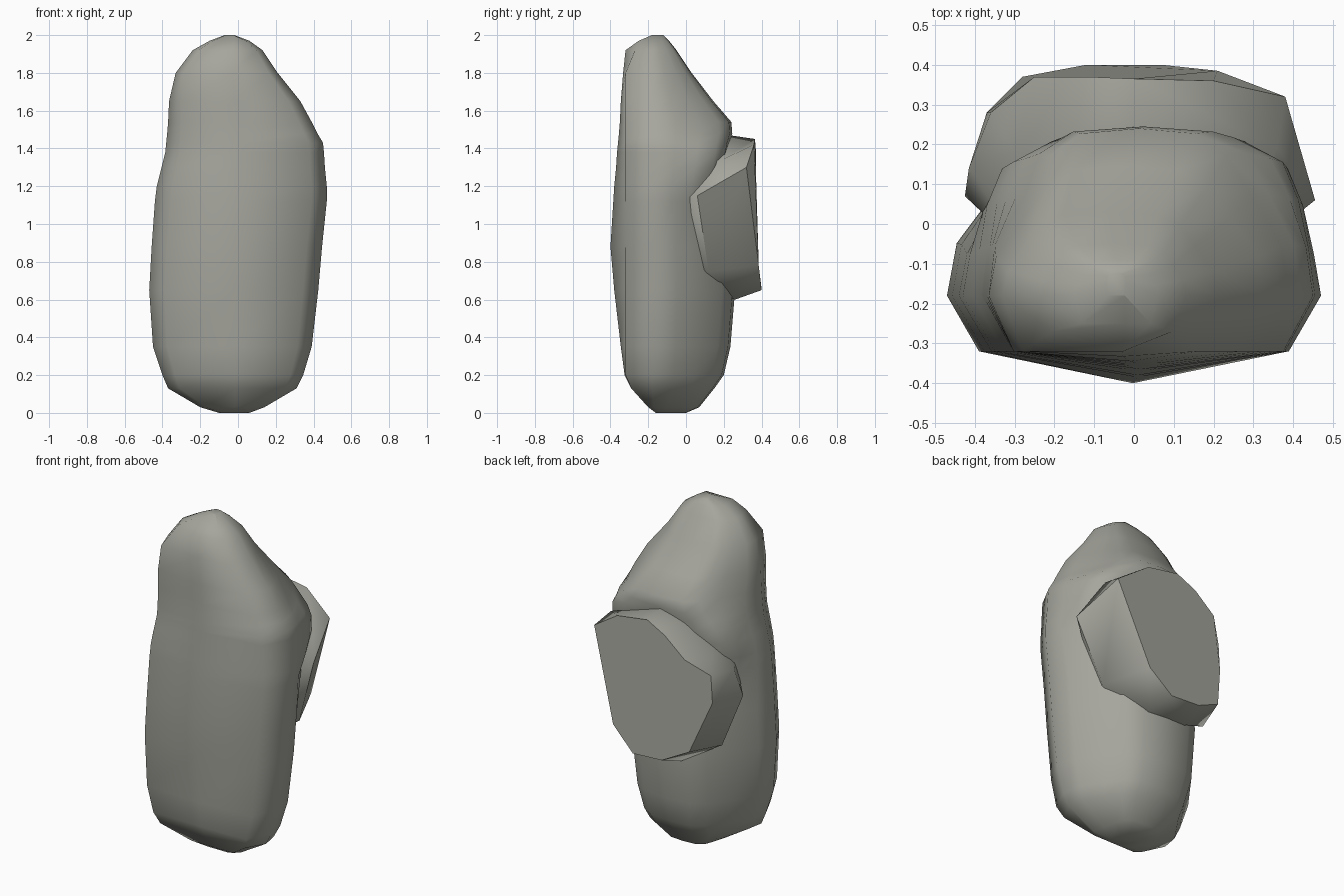
import bpy, bmesh, math

stone = bpy.data.materials.new("stone")
stone.diffuse_color = (0.38, 0.38, 0.34, 1)


def loft(name, rings, angle):
    """Skin a closed solid through rings of equal point count."""
    bm = bmesh.new()
    vr = [[bm.verts.new(p) for p in r] for r in rings]
    n = len(vr[0])
    for a, b in zip(vr, vr[1:]):
        for i in range(n):
            j = (i + 1) % n
            bm.faces.new((a[i], a[j], b[j], b[i]))
    bm.faces.new(vr[0][::-1])
    bm.faces.new(vr[-1])
    bmesh.ops.recalc_face_normals(bm, faces=bm.faces)
    me = bpy.data.meshes.new(name)
    bm.to_mesh(me)
    bm.free()
    me.materials.append(stone)
    ob = bpy.data.objects.new(name, me)
    bpy.context.collection.objects.link(ob)
    bpy.ops.object.select_all(action='DESELECT')
    ob.select_set(True)
    bpy.context.view_layer.objects.active = ob
    bpy.ops.object.shade_smooth_by_angle(angle=math.radians(angle))
    return ob


def section(z, xl, xr, yf, yb, k):
    """Horizontal slice: shallow pointed front, angled sides, rounded back of width k."""
    c, h = (xl + xr) / 2, (xr - xl) / 2
    yc = max(yf, -0.32) + (0.05 if 1.85 < z < 1.95 else 0)  # front corner depth
    ys = max(yc + 0.03, min(-0.18, yb - 0.05))              # widest line
    d = yb - ys
    half = [(0.82, yc), (1.0, ys), (0.92 + 0.05 * k, ys + 0.3 * d),
            (0.45 + 0.55 * k, ys + 0.6 * d), (0.15 + 0.8 * k, ys + 0.84 * d),
            (0.7 * k, ys + 0.97 * d)]
    right = [(c + h * u, y, z) for u, y in half]
    left = [(c - h * u, y, z) for u, y in reversed(half)]
    return [(c * 0.5, yf, z)] + right + [(c, yb, z)] + left


# main boulder: z, left, right, front, back, back width
rows = [
    (0.00, -0.10, 0.06, -0.16, 0.00, 0.7),
    (0.03, -0.20, 0.14, -0.20, 0.07, 0.7),
    (0.13, -0.37, 0.31, -0.29, 0.15, 0.55),
    (0.20, -0.40, 0.345, -0.325, 0.20, 0.5),
    (0.35, -0.45, 0.39, -0.345, 0.235, 0.5),
    (0.65, -0.47, 0.425, -0.38, 0.26, 0.5),
    (0.88, -0.457, 0.445, -0.40, 0.25, 0.55),
    (1.12, -0.44, 0.47, -0.385, 0.17, 0.7),
    (1.20, -0.43, 0.47, -0.38, 0.17, 0.8),
    (1.30, -0.405, 0.46, -0.37, 0.20, 0.85),
    (1.38, -0.385, 0.455, -0.365, 0.22, 0.82),
    (1.43, -0.38, 0.45, -0.36, 0.23, 0.74),
    (1.48, -0.375, 0.42, -0.355, 0.245, 0.63),
    (1.54, -0.37, 0.39, -0.35, 0.24, 0.54),
    (1.65, -0.365, 0.33, -0.345, 0.145, 0.54),
    (1.80, -0.33, 0.21, -0.333, 0.03, 0.62),
    (1.92, -0.24, 0.13, -0.32, -0.05, 0.7),
    (1.97, -0.15, 0.06, -0.25, -0.09, 0.7),
    (2.00, -0.07, -0.02, -0.18, -0.12, 0.7),
]
loft("boulder", [section(*r) for r in rows], 65)

# raised slab on the back: flat outer face and wider base
face = [(0.38, 0.32, 1.30), (0.20, 0.36, 1.42), (0.0, 0.365, 1.45),
        (-0.12, 0.37, 1.39), (-0.25, 0.37, 1.28), (-0.36, 0.28, 1.18),
        (-0.37, 0.28, 1.02), (-0.28, 0.37, 0.74), (-0.12, 0.40, 0.66),
        (0.07, 0.40, 0.65), (0.21, 0.385, 0.78)]
base = [(0.455, 0.06, 1.15), (0.36, 0.19, 1.34), (0.0, 0.23, 1.47),
        (-0.15, 0.22, 1.41), (-0.30, 0.18, 1.29), (-0.415, 0.14, 1.18),
        (-0.425, 0.07, 1.0), (-0.35, 0.16, 0.72), (-0.15, 0.26, 0.61),
        (0.11, 0.26, 0.60), (0.32, 0.12, 0.75)]
root = [(x * 0.7, -0.05, 1.05 + (z - 1.05) * 0.8) for x, y, z in base]
loft("back_slab", [root, base, face], 50)
